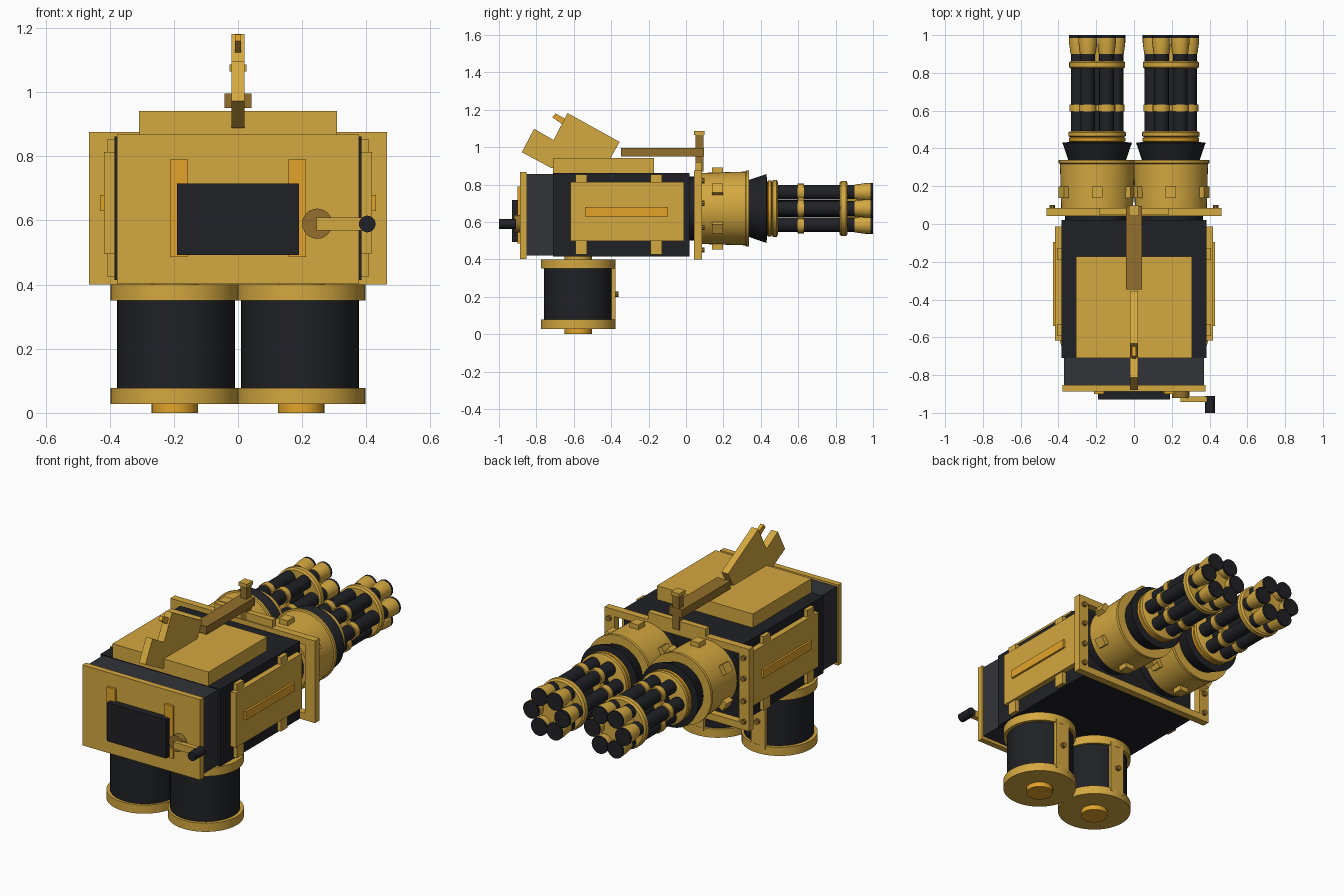
import bpy, bmesh
from math import sin, cos, pi, radians
from mathutils import Matrix, Vector

if "Cube" in bpy.data.objects:
    bpy.data.objects.remove(bpy.data.objects["Cube"])


def material(name, rgb):
    m = bpy.data.materials.new(name)
    m.diffuse_color = [((c / 255 + 0.055) / 1.055) ** 2.4 for c in rgb] + [1]
    m.use_nodes = True
    m.node_tree.nodes["Principled BSDF"].inputs["Base Color"].default_value = m.diffuse_color
    return m


GOLD = material("gold", (212, 168, 64))
AMBER = material("amber", (226, 164, 42))
BRONZE = material("bronze", (148, 112, 44))
DARK = material("dark", (32, 33, 37))
GREY = material("grey", (50, 51, 56))


def finish(name, bm, mat, smooth=False):
    bmesh.ops.recalc_face_normals(bm, faces=bm.faces)
    me = bpy.data.meshes.new(name)
    bm.to_mesh(me)
    bm.free()
    me.materials.append(mat)
    if smooth:
        me.shade_smooth()
        me.set_sharp_from_angle(angle=radians(35))
    ob = bpy.data.objects.new(name, me)
    bpy.context.collection.objects.link(ob)
    return ob


def box(name, x, y, z, mat, rot=None):
    """Box from (min, max) ranges."""
    bm = bmesh.new()
    size = Matrix.Diagonal((x[1] - x[0], y[1] - y[0], z[1] - z[0], 1))
    mid = Matrix.Translation((sum(x) / 2, sum(y) / 2, sum(z) / 2))
    bmesh.ops.create_cube(bm, size=1, matrix=mid @ (rot or Matrix()) @ size)
    return finish(name, bm, mat)


def lathe(name, profile, a, b, mat, axis="Y", seg=40):
    """Closed solid turned from (radius, position) points; a, b = the other two coordinates."""
    bm = bmesh.new()
    rings = []
    for r, t in profile:
        ring = []
        for i in range(seg):
            u, v = a + r * cos(2 * pi * i / seg), b + r * sin(2 * pi * i / seg)
            ring.append(bm.verts.new((u, t, v) if axis == "Y" else (u, v, t)))
        rings.append(ring)
    for p, q in zip(rings, rings[1:]):
        for i in range(seg):
            j = (i + 1) % seg
            bm.faces.new((p[i], p[j], q[j], q[i]))
    bm.faces.new(rings[0])
    bm.faces.new(rings[-1])
    return finish(name, bm, mat, True)


def tube(name, r, t0, t1, a, b, mat, axis="Y", seg=40):
    return lathe(name, [(r, t0), (r, t1)], a, b, mat, axis, seg)


def extrude_x(name, pts, half, mat):
    bm = bmesh.new()
    f = bm.faces.new([bm.verts.new((-half, y, z)) for y, z in pts])
    g = bmesh.ops.extrude_face_region(bm, geom=[f])["geom"]
    bmesh.ops.translate(bm, vec=(2 * half, 0, 0),
                        verts=[v for v in g if isinstance(v, bmesh.types.BMVert)])
    return finish(name, bm, mat)


# main body
box("body", (-.385, .385), (-.71, .02), (.415, .862), DARK)
box("body_end", (-.37, .37), (-.86, -.71), (.42, .857), GREY)
box("end_plate", (-.378, .378), (-.887, -.853), (.402, .868), GOLD)
box("top_plate", (-.308, .308), (-.71, -.172), (.86, .942), GOLD)

# control box and its straps on the end plate
box("control_box", (-.19, .19), (-.93, -.887), (.493, .716), DARK)
for s in (-1, 1):
    box("box_strap", sorted((s * .158, s * .212)), (-.9, -.885), (.486, .79), AMBER)

# crank
tube("crank_hub", .047, -.92, -.885, .247, .59, BRONZE, seg=24)
box("crank_arm", (.245, .415), (-.942, -.912), (.569, .609), GOLD)
tube("crank_grip", .026, -1, -.91, .403, .589, DARK, seg=20)

# top handle: angled grip, trigger rod, rail, sight post
extrude_x("grip", [(-.633, 1.182), (-.355, 1.028), (-.41, .93), (-.66, .89), (-.72, .888),
                   (-.878, .973), (-.812, 1.098), (-.708, 1.038)], .021, GOLD)
extrude_x("grip_rod", [(-.715, 1.16), (-.698, 1.18), (-.63, 1.143), (-.648, 1.112)], .01, AMBER)
box("rail", (-.042, .042), (-.347, .095), (.95, .996), BRONZE)
box("sight_post", (-.02, .02), (.05, .093), (.87, 1.07), BRONZE)
box("sight_cap", (-.026, .026), (.043, .099), (1.065, 1.087), GOLD)
box("rail_foot", (-.185, .185), (.05, .085), (.87, .92), GOLD)

# open front frame with bolts
for s in (-1, 1):
    box("frame_side", sorted((s * .4, s * .464)), (.043, .085), (.4, .876), GOLD)
    for z in (.45, .57, .7, .82):
        tube("frame_bolt", .015, .08, .1, s * .432, z, BRONZE, seg=10)
for z in (.4, .836):
    box("frame_bar", (-.4, .4), (.043, .085), (z, z + .04), GOLD)

# side armour
for s in (-1, 1):
    box("side_panel", sorted((s * .385, s * .418)), (-.617, -.012), (.497, .813), GOLD)
    box("side_rib", sorted((s * .41, s * .43)), (-.54, -.095), (.63, .68), AMBER)
    for y in (-.592, -.19):
        box("panel_clip", sorted((s * .38, s * .408)), (y, y + .063), (.425, .853), GOLD)

# ammunition drums
for s in (-1, 1):
    x, y = s * .197, -.576
    tube("drum", .184, .05, .38, x * .98, y, DARK, "Z", 48)
    for z in (.028, .35):
        tube("drum_cap", .2, z, z + .05, x, y, GOLD, "Z", 48)
    tube("drum_foot", .073, 0, .05, x, y, AMBER, "Z", 28)
    tube("drum_neck", .073, .38, .43, x, y, GOLD, "Z", 28)
    box("drum_strap", (x - .045, x + .045), (-.42, -.378), (.06, .37), GOLD)
    tube("drum_bolt", .015, -.39, -.36, x, .213, BRONZE, seg=10)

# two rotary barrel sets
CZ = .672
for s in (-1, 1):
    cx = s * .195
    tube("motor_neck", .17, 0, .09, cx, CZ, DARK)
    lathe("motor_housing", [(.19, .08), (.197, .318), (.204, .322), (.204, .338), (.15, .338)],
          cx, CZ, GOLD, seg=48)
    lathe("flared_collar", [(.15, .33), (.184, .43), (.14, .435)], cx, CZ, DARK, seg=48)
    lathe("barrel_clamp", [(.14, .43), (.15, .44), (.15, .455), (.142, .46)], cx, CZ, AMBER)
    lathe("clamp_ring", [(.142, .46), (.152, .465), (.152, .485), (.14, .492)], cx, CZ, GOLD)
    tube("barrel_spindle", .045, .48, .88, cx, CZ, DARK, seg=16)
    tube("spacer_disc", .1, .598, .63, cx, CZ, GOLD, seg=30)
    lathe("muzzle_ring", [(.138, .822), (.148, .83), (.148, .855), (.138, .864)], cx, CZ, GOLD)
    tube("muzzle_hub", .085, .86, .95, cx, CZ, GOLD, seg=24)
    for k in range(6):
        # housing lugs
        a = radians(30 + 60 * k)
        lx, lz = cx + .195 * cos(a), CZ + .195 * sin(a)
        box("housing_lug", (lx - .025, lx + .025), (.138, .198), (lz - .0275, lz + .0275), GOLD,
            Matrix.Rotation(-a, 4, "Y"))
        # barrels with spacer rings and muzzles
        a = radians(60 * k)
        bx, bz = cx + .1 * cos(a), CZ + .1 * sin(a)
        tube("barrel", .039, .45, .99, bx, bz, DARK, seg=20)
        tube("spacer_ring", .046, .596, .632, bx, bz, GOLD, seg=20)
        lathe("muzzle_cone", [(.041, .9), (.049, .96), (.049, .988)], bx, bz, GOLD, seg=20)
        lathe("muzzle_tip", [(.049, .986), (.05, .99), (.05, 1)], bx, bz, DARK, seg=20)
